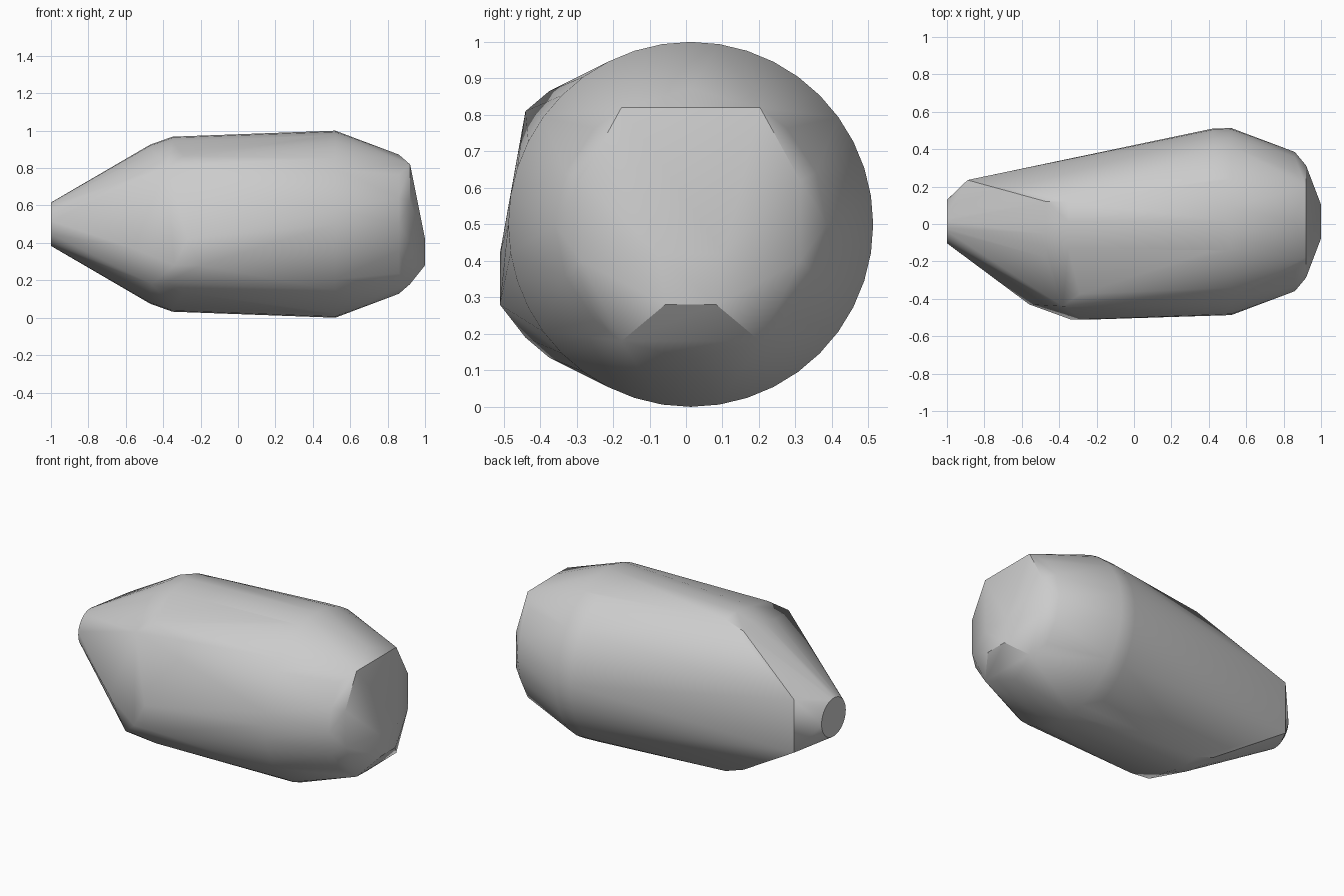
import bpy, bmesh
from math import sin, cos, pi, radians

cube = bpy.data.objects.get("Cube")
if cube:
    bpy.data.objects.remove(cube, do_unlink=True)

AXIS_Y, AXIS_Z = 0.013, 0.5


def ring(x, radius, y_limit=9.0, sides=40):
    """Circle of points around the long axis, kept in front of y_limit."""
    pts = []
    for i in range(sides):
        a = 2 * pi * i / sides
        y = AXIS_Y + radius * sin(a)
        if y <= y_limit:
            pts.append((x, y, AXIS_Z + radius * cos(a)))
    return pts


def sides_pair(x, half_width, z):
    return [(x, AXIS_Y + s * half_width, z) for s in (-1, 1)]


def above_below(x, y, half_height):
    return [(x, y, AXIS_Z + s * half_height) for s in (-1, 1)]


points = []
# Narrow tip and shoulder; the shoulder is cut flat at the back
points += ring(-1.0, 0.116)
points += ring(-0.47, 0.425, 0.12)
points += ring(-0.35, 0.468, 0.12)
points += above_below(-0.47, 0.12, 0.42)
points += above_below(-0.35, 0.12, 0.46)
points += above_below(-0.89, 0.235, 0.16)
# Widest band
points += ring(0.42, 0.497)
points += ring(0.52, 0.5)
# Faceted blunt end
points += ring(0.86, 0.372, sides=16)
for half_width, z in ((0.19, 0.82), (0.3, 0.62), (0.3, 0.4), (0.19, 0.18)):
    points += sides_pair(0.92, half_width, z)
points += sides_pair(1.0, 0.09, 0.42) + sides_pair(1.0, 0.07, 0.28)
# Flat bulge on the front of the shoulder
points += above_below(-0.38, -0.44, 0.31) + above_below(-0.29, -0.375, 0.365)
points += [(-0.46, -0.42, 0.18), (-0.34, -0.51, 0.28), (-0.2, -0.51, 0.28),
           (-0.27, -0.51, 0.42), (-0.56, -0.43, 0.37)]

# Skin stretched over all the sections
bm = bmesh.new()
for p in points:
    bm.verts.new(p)
bmesh.ops.remove_doubles(bm, verts=bm.verts[:], dist=0.001)
bmesh.ops.convex_hull(bm, input=bm.verts[:])
loose = [v for v in bm.verts if not v.link_faces]
bmesh.ops.delete(bm, geom=loose, context="VERTS")
bmesh.ops.dissolve_limit(bm, angle_limit=radians(0.5),
                         verts=bm.verts[:], edges=bm.edges[:])
bmesh.ops.recalc_face_normals(bm, faces=bm.faces[:])
mesh = bpy.data.meshes.new("shell")
bm.to_mesh(mesh)
bm.free()

# Plain grey material
grey = bpy.data.materials.new("light_grey")
grey.use_nodes = True
colour = (0.6, 0.6, 0.6, 1.0)
grey.diffuse_color = colour
for node in grey.node_tree.nodes:
    if node.type == "BSDF_PRINCIPLED":
        node.inputs["Base Color"].default_value = colour
mesh.materials.append(grey)

shell = bpy.data.objects.new("shell", mesh)
bpy.context.collection.objects.link(shell)
bpy.ops.object.select_all(action="DESELECT")
shell.select_set(True)
bpy.context.view_layer.objects.active = shell
bpy.ops.object.shade_smooth_by_angle(angle=radians(30))
